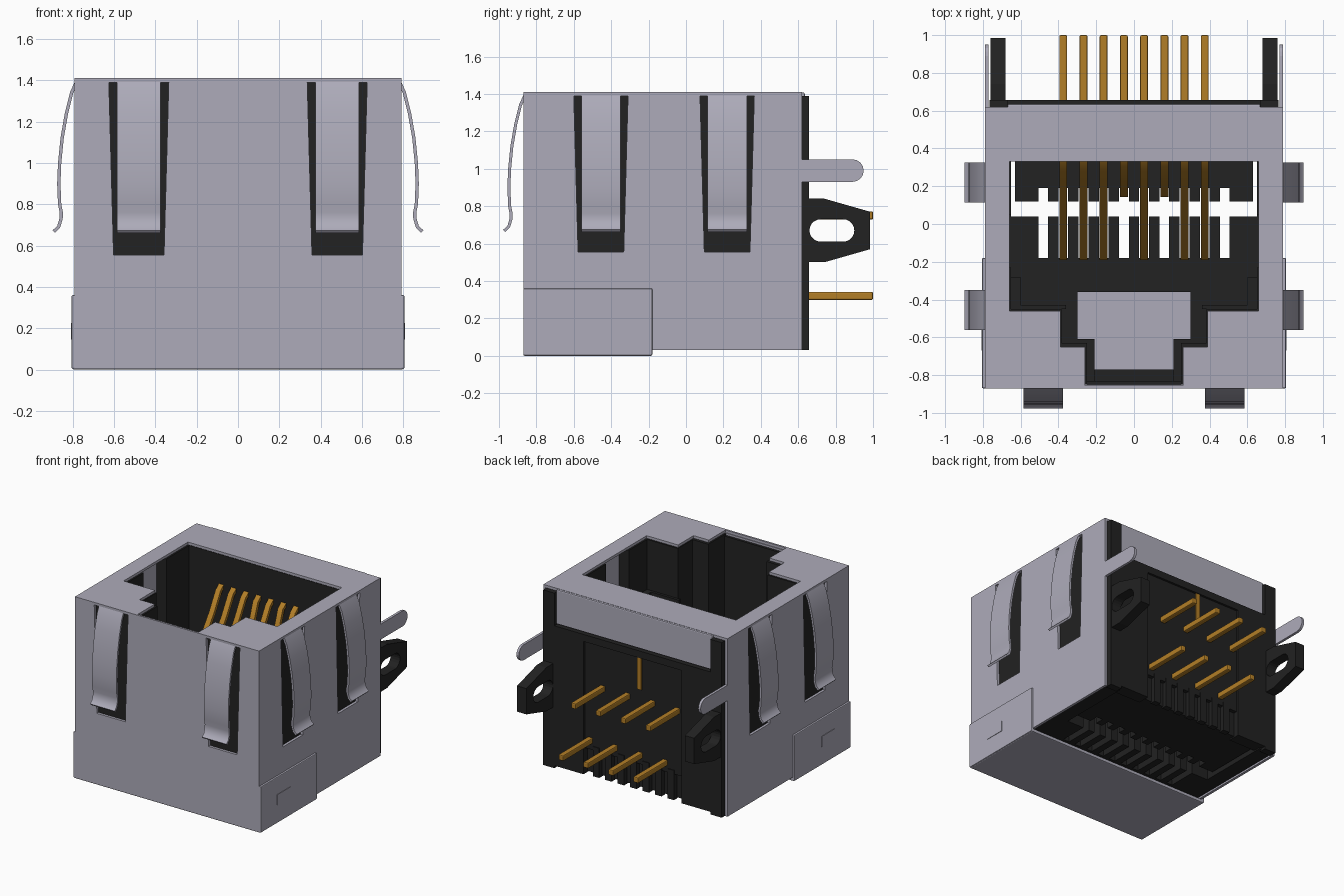
import bpy, bmesh, math
from mathutils import Vector

if "Cube" in bpy.data.objects:
    bpy.data.objects.remove(bpy.data.objects["Cube"], do_unlink=True)


def material(name, rgb):
    m = bpy.data.materials.new(name)
    m.use_nodes = True
    m.diffuse_color = (*rgb, 1)
    b = next(n for n in m.node_tree.nodes if n.type == 'BSDF_PRINCIPLED')
    b.inputs["Base Color"].default_value = (*rgb, 1)
    b.inputs["Roughness"].default_value = 0.5
    return m


METAL = material("grey metal", (0.42, 0.41, 0.49))
BLACK = material("black plastic", (0.016, 0.016, 0.016))
GOLD = material("gold contact", (0.45, 0.21, 0.02))

# Mappings from profile (a, b) and depth d to space
XY = lambda a, b, d: (a, b, d)
XZ = lambda a, b, d: (a, d, b)
YZ = lambda a, b, d: (d, a, b)


def prism(name, pts, f, d0, d1, mat, bevel=0, smooth=False):
    """Extrude a 2D outline between two depths."""
    bm = bmesh.new()
    lo = [bm.verts.new(f(a, b, d0)) for a, b in pts]
    hi = [bm.verts.new(f(a, b, d1)) for a, b in pts]
    bm.faces.new(lo)
    bm.faces.new(hi)
    n = len(pts)
    for i in range(n):
        j = (i + 1) % n
        bm.faces.new((lo[i], lo[j], hi[j], hi[i]))
    bmesh.ops.recalc_face_normals(bm, faces=bm.faces)
    me = bpy.data.meshes.new(name)
    bm.to_mesh(me)
    bm.free()
    me.materials.append(mat)
    ob = bpy.data.objects.new(name, me)
    bpy.context.collection.objects.link(ob)
    if bevel:
        m = ob.modifiers.new("bevel", 'BEVEL')
        m.width, m.segments = bevel, 2
    if smooth:
        bpy.ops.object.select_all(action='DESELECT')
        ob.select_set(True)
        bpy.context.view_layer.objects.active = ob
        bpy.ops.object.shade_smooth_by_angle(angle=math.radians(35))
    return ob


def box(name, x, y, z, mat, bevel=0):
    pts = [(x[0], y[0]), (x[1], y[0]), (x[1], y[1]), (x[0], y[1])]
    return prism(name, pts, XY, z[0], z[1], mat, bevel)


def mirrored(half):
    """Complete a right-hand outline with its mirror image; drop doubled centre points."""
    return half + [(-x, y) for x, y in reversed(half) if x > 0]


def u_outline(half):
    """Half runs from the front notch, round the outside to the centre, then back inside."""
    outer_end = next(i for i, p in enumerate(half) if p[0] == 0)
    outer, inner = half[:outer_end], half[outer_end + 2:]
    flip = lambda ps: [(-x, y) for x, y in reversed(ps)]
    return outer + flip(outer) + flip(inner) + inner


def ribbon(path, t):
    """Thicken an open 2D path into a closed outline."""
    ps = [Vector(p) for p in path]
    left, right = [], []
    for i, p in enumerate(ps):
        d = (ps[min(i + 1, len(ps) - 1)] - ps[max(i - 1, 0)]).normalized()
        n = Vector((-d.y, d.x)) * t / 2
        left.append(tuple(p + n))
        right.append(tuple(p - n))
    return left + right[::-1]


def arc(cx, cy, r, a0, a1, n=8):
    return [(cx + r * math.cos(math.radians(a0 + (a1 - a0) * i / n)),
             cy + r * math.sin(math.radians(a0 + (a1 - a0) * i / n))) for i in range(n + 1)]


def slots(centres):
    """Tapered notches cut down from the top edge, in descending order."""
    out = []
    for c in sorted(centres, reverse=True):
        out += [(c + .145, 1.39), (c + .122, .555), (c - .122, .555), (c - .145, 1.39)]
    return out


# ---- Metal shell ----
FRONT, SIDE = (-.48, .48), (-.455, .22)
top = [(.26, -.87), (.79, -.87), (.79, .62), (0, .62), (0, .33), (.66, .33),
       (.66, -.46), (.39, -.46), (.39, -.65), (.26, -.65)]
prism("shell_top", u_outline(top), XY, 1.39, 1.41, METAL)
prism("shell_front", [(-.79, .01), (.79, .01), (.79, 1.39)] + slots(FRONT) + [(-.79, 1.39)],
      XZ, -.87, -.85, METAL)
box("shell_front_lip", (-.26, .26), (-.87, -.855), (1.385, 1.41), METAL)
side = ([(-.85, .03), (.62, .03), (.62, .93)] + arc(.89, .99, .06, -90, 90)
        + [(.62, 1.05), (.62, 1.39)] + slots(SIDE) + [(-.85, 1.39)])
for s, tag in ((1, "left"), (-1, "right")):
    prism("shell_side_" + tag, side, YZ, s * .77, s * .79, METAL)
    # Folded flap with a small latch plate
    box("flap_side_" + tag, sorted((s * .785, s * .805)), (-.87, -.18), (.003, .36), METAL, .006)
    box("flap_latch_" + tag, sorted((s * .80, s * .808)), (-.67, -.51), (.145, .225), METAL)
    # Metal seen through the window in the cavity wall
    box("inner_shield_" + tag, sorted((s * .735, s * .75)), (-.23, .05), (.6, 1.385), METAL)
box("shell_bottom", (-.80, .80), (-.87, -.18), (0, .028), METAL, .008)
box("shell_back_flange", (-.67, .67), (.605, .635), (1.14, 1.408), METAL, .008)

# ---- Grounding springs ----
spring = ribbon([(-.01, 1.395), (.015, 1.34), (.04, 1.24), (.061, 1.12), (.073, 1.0),
                 (.077, .9), (.073, .8), (.065, .76), (.066, .73), (.078, .69), (.102, .668)], .016)
for c in FRONT:
    prism("front_spring", spring, lambda o, z, d: (d, -.87 - o, z), c - .105, c + .105,
          METAL, smooth=True)
for c in SIDE:
    for s in (1, -1):
        prism("side_spring", spring, lambda o, z, d: (s * (.79 + o), d, z), c - .105, c + .105,
              METAL, smooth=True)

# ---- Plastic housing ----
upper = [(.25, -.849), (.766, -.849), (.766, .61), (0, .61), (0, .33), (.65, .33), (.65, .05),
         (.75, .05), (.75, -.23), (.65, -.23), (.65, -.45), (.385, -.45), (.385, -.63), (.25, -.63)]
prism("housing_upper", u_outline(upper), XY, .35, 1.388, BLACK)
box("housing_front_wall", (-.25, .25), (-.849, -.83), (.35, 1.375), BLACK)
lower = [(.21, -.849), (.766, -.849), (.766, -.18), (0, -.18), (0, -.36), (.3, -.36),
         (.3, -.61), (.21, -.61)]
prism("housing_floor", u_outline(lower), XY, .04, .35, BLACK)
box("housing_floor_front", (-.21, .21), (-.849, -.77), (.04, .36), BLACK)
for s in (1, -1):
    box("cavity_ledge", sorted((s * .60, s * .65)), (-.45, -.28), (.35, 1.0), BLACK)
    box("cavity_ledge_front", sorted((s * .36, s * .6)), (-.45, -.43), (.35, 1.0), BLACK)
    box("housing_side_foot", sorted((s * .65, s * .766)), (-.18, .62), (.04, .35), BLACK)
    box("back_column", sorted((s * .67, s * .766)), (.60, .657), (.03, 1.388), BLACK)
    box("back_lower_column", sorted((s * .42, s * .67)), (.56, .657), (.05, 1.1), BLACK)

# Floor comb and rear comb
PINS = [(i - 3.5) * .107 for i in range(8)]
gaps = [-.48] + PINS + [.48]
edges = [-.65] + [v for g in gaps for v in (g - .026, g + .026)] + [.65]
for a, b in zip(edges[::2], edges[1::2]):
    box("floor_comb_tooth", (a, b), (-.18, .04), (.04, .35), BLACK)
    if abs(a + b) < .8:
        box("back_comb_tooth", (a, b), (.60, .645), (.05, .28), BLACK)
box("rear_block", (-.63, .63), (.19, .61), (.06, .35), BLACK)
for a, b in zip(edges[::2], edges[1::2]):
    box("rear_block_tooth", (max(a, -.63), min(b, .63)), (.12, .19), (.06, .35), BLACK)
box("back_panel", (-.67, .67), (.60, .64), (.25, 1.13), BLACK)
box("back_panel_rim", (-.67, .67), (.60, .657), (1.08, 1.135), BLACK)

# Split mounting posts with oval slots
post = ([(.62, .67), (.66, .67)] + arc(.72, .67, .06, 180, 90, 5) + arc(.84, .67, .06, 90, 0, 5)
        + [(.985, .67), (.985, .77), (.74, .84), (.62, .84)])
for s in (1, -1):
    for flip in (1, -1):
        prism("mounting_post", [(y, .67 + flip * (z - .67)) for y, z in post], YZ,
              s * .68, s * .76, BLACK)

# ---- Contacts ----
for i, x in enumerate(PINS):
    z = .75 if i % 2 == 0 else .32
    box("solder_pin", (x - .021, x + .021), (.55, 1.0), (z - .022, z + .022), GOLD, .008)
    if i in (3, 5):
        path = [(.35, 1.16), (.30, 1.12), (.24, .95), (.17, .70), (.155, .55)]
    else:
        path = [(.35, 1.16), (.30, 1.12), (.22, .98), (-.12, .50), (-.18, .40)]
    prism("spring_contact", ribbon(path, .025), YZ, x - .021, x + .021, GOLD, smooth=True)
box("contact_tail", (-.07, -.035), (.63, .65), (.83, 1.08), GOLD)
